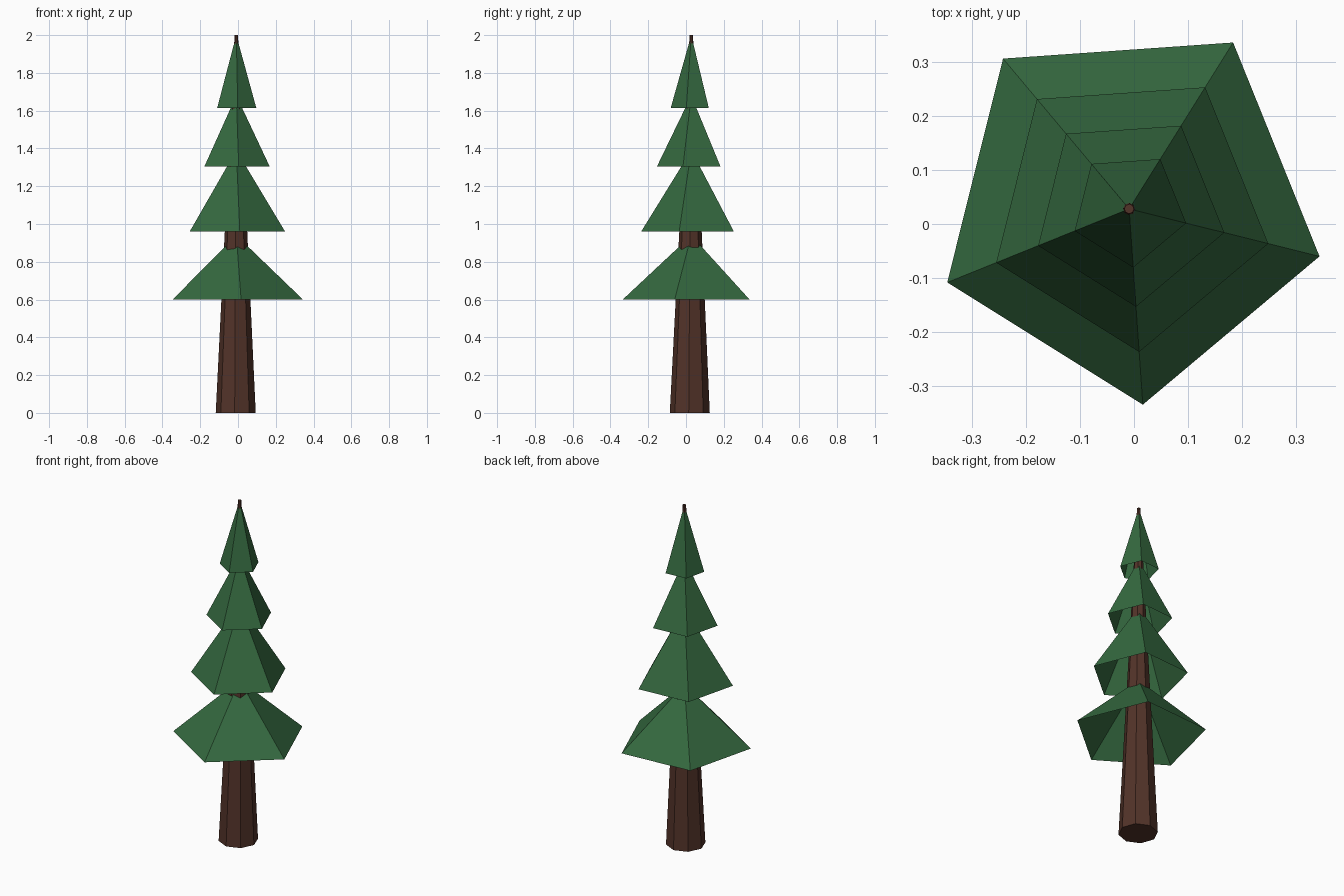
import bpy, bmesh, math

if "Cube" in bpy.data.objects:
    bpy.data.objects.remove(bpy.data.objects["Cube"])

CX, CY = -0.009, 0.028


def material(name, color):
    m = bpy.data.materials.new(name)
    m.diffuse_color = color
    m.use_nodes = True
    m.node_tree.nodes["Principled BSDF"].inputs["Base Color"].default_value = m.diffuse_color
    return m


def finish(name, bm, mat):
    me = bpy.data.meshes.new(name)
    bm.normal_update()
    bm.to_mesh(me)
    bm.free()
    me.materials.append(mat)
    ob = bpy.data.objects.new(name, me)
    bpy.context.collection.objects.link(ob)
    return ob


def ring(bm, n, r, z, start, cx=CX, cy=CY):
    angles = [math.radians(start) + math.tau * i / n for i in range(n)]
    return [bm.verts.new((cx + r * math.cos(a), cy + r * math.sin(a), z)) for a in angles]


bark = material("bark", (0.085, 0.033, 0.022, 1))
needles = material("needles", (0.035, 0.14, 0.05, 1))

# Tapered trunk running up to the tip
bm = bmesh.new()
low = ring(bm, 8, 0.106, 0, -93, -0.012, 0.02)
high = ring(bm, 8, 0.009, 2.0, -93)
for i in range(8):
    j = (i + 1) % 8
    bm.faces.new((low[i], low[j], high[j], high[i]))
bm.faces.new(low[::-1])
bm.faces.new(high)
finish("trunk", bm, bark)

# Four open five-sided branch skirts: bottom height, radius, apex height
for k, (z, r, top) in enumerate([(0.6, 0.364, 0.94), (0.96, 0.266, 1.39),
                                 (1.305, 0.182, 1.68), (1.615, 0.109, 2.0)]):
    bm = bmesh.new()
    rim = ring(bm, 5, r, z, -14)
    apex = bm.verts.new((CX, CY, top))
    for i in range(5):
        bm.faces.new((rim[i], rim[(i + 1) % 5], apex))
    finish(f"branch_layer_{k + 1}", bm, needles)
